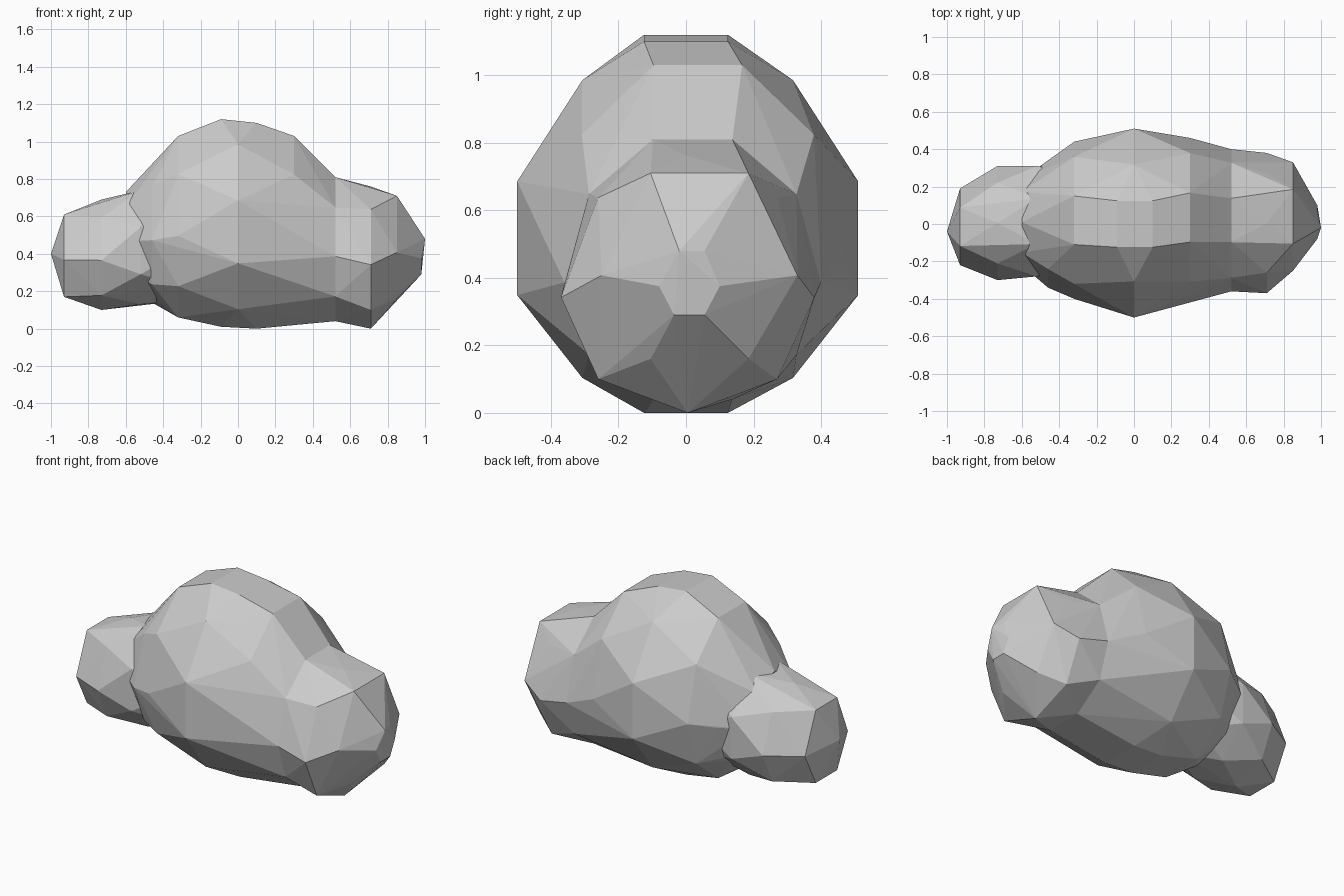
import bpy
import bmesh
from math import sin, cos, pi

default_cube = bpy.data.objects.get("Cube")
if default_cube:
    bpy.data.objects.remove(default_cube, do_unlink=True)

# Single flat cloud colour
cloud_grey = bpy.data.materials.new("cloud_grey")
cloud_grey.use_nodes = True
colour = (0.6, 0.6, 0.6, 1)
cloud_grey.diffuse_color = colour
cloud_grey.node_tree.nodes["Principled BSDF"].inputs["Base Color"].default_value = colour

BELLY = 0.45  # relative height of the widest line


def ring(x, front, back, bottom, top, sides, flat_top):
    """Cross-section of a puff, filling the given front/back and bottom/top limits."""
    middle_y = (front + back) / 2
    half_width = (back - front) / 2
    middle_z = bottom + BELLY * (top - bottom)
    step = 2 * pi / sides
    offset = step / 2 if flat_top else 0
    angles = [i * step + offset for i in range(sides)]
    widest = max(sin(a) for a in angles)
    highest = max(cos(a) for a in angles)
    points = []
    for angle in angles:
        side, up = sin(angle) / widest, cos(angle) / highest
        height = top - middle_z if up > 0 else middle_z - bottom
        points.append((x, middle_y + side * half_width, middle_z + up * height))
    return points


def puff(name, sections):
    """Faceted blob: cross-sections wrapped in a convex skin."""
    bm = bmesh.new()
    for section in sections:
        for point in ring(*section):
            bm.verts.new(point)
    bmesh.ops.remove_doubles(bm, verts=bm.verts, dist=0.001)
    hull = bmesh.ops.convex_hull(bm, input=bm.verts)
    loose = {v for v in hull["geom_interior"] + hull["geom_unused"]
             if isinstance(v, bmesh.types.BMVert)}
    bmesh.ops.delete(bm, geom=list(loose), context="VERTS")
    bmesh.ops.recalc_face_normals(bm, faces=bm.faces)
    mesh = bpy.data.meshes.new(name)
    bm.to_mesh(mesh)
    bm.free()
    mesh.materials.append(cloud_grey)
    obj = bpy.data.objects.new(name, mesh)
    bpy.context.collection.objects.link(obj)
    return obj


# Sections: x, front, back, bottom, top, sides, flat_top
# The middle and the left puff share one section, so they flow together
shoulder = (0.52, -0.36, 0.40, 0.04, 0.81, 10, True)

# Tall middle of the cloud, with a small crown and a flat foot
puff("middle_puff", [
    (-0.60, -0.22, 0.24, 0.25, 0.73, 8, False),
    (-0.46, -0.34, 0.34, 0.14, 0.88, 8, False),
    (-0.32, -0.40, 0.44, 0.06, 1.03, 10, True),
    (-0.09, -0.30, 0.30, 0.01, 1.12, 8, True),
    (0.00, -0.50, 0.51, 0.01, 1.10, 10, False),
    (0.10, -0.30, 0.30, 0.00, 1.10, 8, True),
    (0.30, -0.39, 0.46, 0.05, 1.03, 10, True),
    shoulder,
])

# Larger puff on the left side
puff("left_puff", [
    shoulder,
    (0.71, -0.37, 0.38, 0.00, 0.76, 8, False),
    (0.85, -0.25, 0.33, 0.16, 0.71, 6, True),
    (0.98, -0.08, 0.10, 0.29, 0.48, 6, True),
    (1.00, -0.02, -0.02, 0.48, 0.48, 6, False),
])

# Smaller puff on the right side
puff("right_puff", [
    (-0.30, -0.24, 0.28, 0.15, 0.74, 8, False),
    (-0.52, -0.28, 0.31, 0.13, 0.74, 8, True),
    (-0.73, -0.30, 0.31, 0.10, 0.69, 8, False),
    (-0.93, -0.22, 0.19, 0.17, 0.61, 6, True),
    (-1.00, -0.04, -0.04, 0.40, 0.40, 6, False),
])
